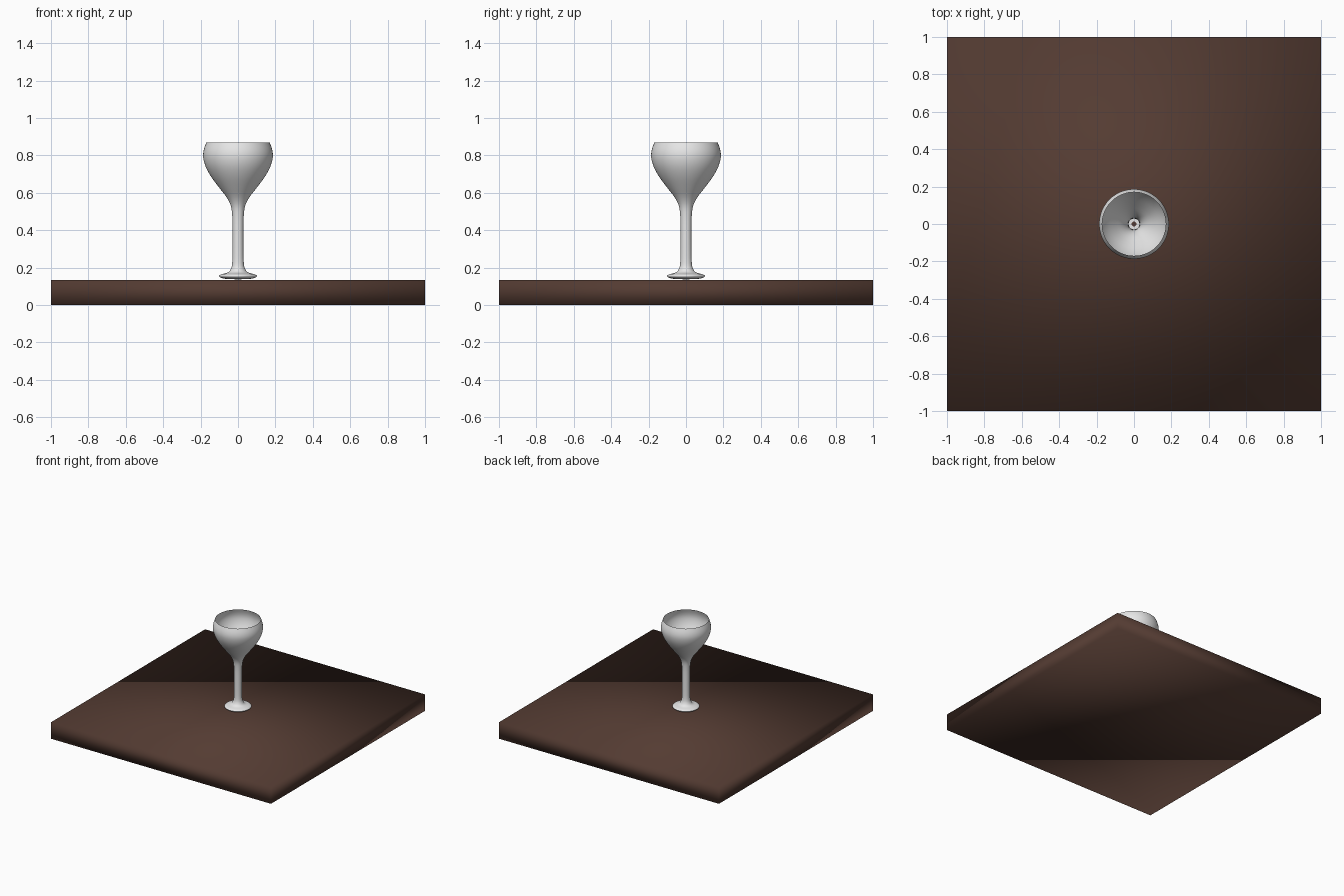
import bpy, bmesh, math
from mathutils import Vector

if "Cube" in bpy.data.objects:
    bpy.data.objects.remove(bpy.data.objects["Cube"])


def material(name, rgb):
    m = bpy.data.materials.new(name)
    m.diffuse_color = (*rgb, 1)
    m.use_nodes = True
    m.node_tree.nodes["Principled BSDF"].inputs["Base Color"].default_value = m.diffuse_color
    return m


def add_object(name, bm, mat):
    mesh = bpy.data.meshes.new(name)
    bm.to_mesh(mesh)
    bm.free()
    for p in mesh.polygons:
        p.use_smooth = True
    mesh.materials.append(mat)
    obj = bpy.data.objects.new(name, mesh)
    bpy.context.collection.objects.link(obj)
    return obj


def smooth_profile(pts, steps=3):
    """Catmull-Rom curve through (radius, height) points."""
    p = [Vector(q) for q in [pts[0]] + pts + [pts[-1]]]
    out = []
    for a, b, c, d in zip(p, p[1:], p[2:], p[3:]):
        for i in range(steps):
            t = i / steps
            out.append(0.5 * (2 * b + (c - a) * t + (2 * a - 5 * b + 4 * c - d) * t ** 2
                              + (3 * b - a - 3 * c + d) * t ** 3))
    return out + [p[-1]]


brown = material("dark brown wood", (0.088, 0.044, 0.032))
silver = material("pale grey", (0.8, 0.8, 0.8))

# Table slab, smooth shaded across its edges
TOP = 0.135
bm = bmesh.new()
bmesh.ops.create_cube(bm, size=1)
bmesh.ops.scale(bm, vec=(2, 2, TOP), verts=bm.verts)
bmesh.ops.translate(bm, vec=(0, 0, TOP / 2), verts=bm.verts)
add_object("table_slab", bm, brown)

# Goblet: thin-walled lathe from the foot's underside up to the rim
profile = smooth_profile([
    (0.013, 0.138), (0.065, 0.140), (0.093, 0.147), (0.101, 0.156),
    (0.088, 0.165), (0.055, 0.174), (0.039, 0.192), (0.031, 0.225),
    (0.029, 0.32), (0.029, 0.42), (0.031, 0.48), (0.038, 0.53),
    (0.060, 0.575), (0.100, 0.627), (0.143, 0.685), (0.173, 0.740),
    (0.186, 0.790), (0.183, 0.830), (0.170, 0.868)])
SEGMENTS = 64
bm = bmesh.new()
rings = []
for r, z in profile:
    rings.append([bm.verts.new((r * math.cos(2 * math.pi * i / SEGMENTS),
                                r * math.sin(2 * math.pi * i / SEGMENTS), z))
                  for i in range(SEGMENTS)])
for low, high in zip(rings, rings[1:]):
    for i in range(SEGMENTS):
        j = (i + 1) % SEGMENTS
        bm.faces.new((low[i], low[j], high[j], high[i]))
add_object("goblet", bm, silver)
